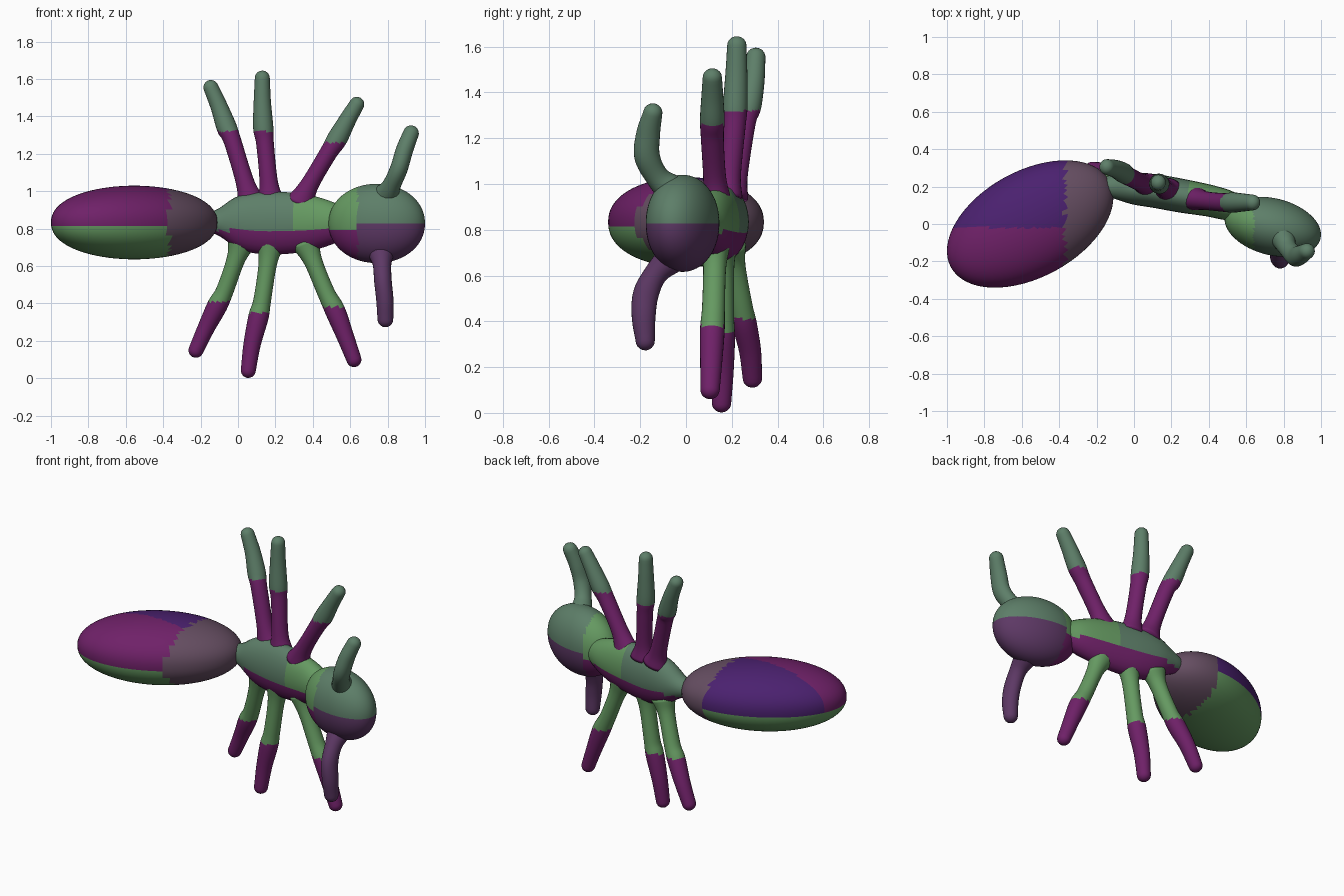
import bpy, bmesh, math
from mathutils import Vector, Matrix

if "Cube" in bpy.data.objects:
    bpy.data.objects.remove(bpy.data.objects["Cube"])

COLOURS = {
    "purple": (0.16, 0.015, 0.14, 1), "indigo": (0.07, 0.015, 0.16, 1),
    "green": (0.13, 0.32, 0.12, 1), "mauve": (0.13, 0.075, 0.12, 1),
    "sage": (0.11, 0.21, 0.14, 1), "violet": (0.11, 0.04, 0.13, 1),
}
MATS = {}
for n, c in COLOURS.items():
    MATS[n] = bpy.data.materials.new(n)
    MATS[n].diffuse_color = c


def finish(bm, name, paint):
    """Turn a bmesh into a smooth object, painting each face by its centre."""
    bmesh.ops.recalc_face_normals(bm, faces=bm.faces)
    bm.normal_update()
    names = list(MATS)
    for f in bm.faces:
        f.smooth = True
        f.material_index = names.index(paint(f.calc_center_median()))
    me = bpy.data.meshes.new(name)
    for n in names:
        me.materials.append(MATS[n])
    bm.to_mesh(me)
    bm.free()
    ob = bpy.data.objects.new(name, me)
    bpy.context.collection.objects.link(ob)
    return ob


def ellipsoid(name, centre, radii, angle, paint, puff=1.0):
    bm = bmesh.new()
    bmesh.ops.create_uvsphere(bm, u_segments=64, v_segments=40, radius=1)
    for v in bm.verts:
        v.co.z = math.copysign(abs(v.co.z) ** puff, v.co.z)
    m = Matrix.Translation(centre) @ Matrix.Rotation(math.radians(angle), 4, 'Z') @ Matrix.Diagonal((*radii, 1))
    bmesh.ops.transform(bm, matrix=m, verts=bm.verts)
    return finish(bm, name, paint)


def spline(pts, steps=6):
    """Catmull-Rom through tuples of any length."""
    p = [Vector(q) for q in pts]
    p = [2 * p[0] - p[1]] + p + [2 * p[-1] - p[-2]]
    out = []
    for i in range(1, len(p) - 2):
        a, b, c, d = p[i - 1:i + 3]
        for s in range(steps):
            t = s / steps
            out.append(0.5 * (2 * b + (c - a) * t + (2 * a - 5 * b + 4 * c - d) * t * t
                              + (3 * b - a - 3 * c + d) * t ** 3))
    return out + [p[-2]]


def tube(name, path, radii, paint, sides=24):
    """Sweep an ellipse (radius across, radius in y) along a path, with a round tip."""
    pos = spline(path)
    rad = spline(radii)
    rings = []
    for i, (c, r) in enumerate(zip(pos, rad)):
        d = (pos[min(i + 1, len(pos) - 1)] - pos[max(i - 1, 0)]).normalized()
        rings.append((c, d, r))
    c, d, r = rings[-1]
    for k in range(1, 6):
        a = k * math.pi / 2 / 5.3
        rings.append((c + d * min(r) * math.sin(a), d, r * math.cos(a)))
    bm = bmesh.new()
    loops = []
    for c, d, r in rings:
        u = d.cross(Vector((0, 1, 0))).normalized()
        w = d.cross(u)
        loops.append([bm.verts.new(c + u * r[0] * math.cos(t) + w * r[1] * math.sin(t))
                      for t in (2 * math.pi * k / sides for k in range(sides))])
    for A, B in zip(loops, loops[1:]):
        for k in range(sides):
            j = (k + 1) % sides
            bm.faces.new((A[k], A[j], B[j], B[k]))
    bm.faces.new(loops[0])
    bm.faces.new(loops[-1])
    return finish(bm, name, paint)


# Abdomen, swung round toward the front
def abdomen_paint(c):
    if c.x > -0.37:
        return "mauve"
    if c.z < 0.82:
        return "green"
    return "indigo" if c.y > -0.02 else "purple"


ellipsoid("abdomen", (-0.555, 0, 0.833), (0.483, 0.284, 0.197), 28.7, abdomen_paint, 0.9)


# Head
def head_paint(c):
    if c.x < 0.64:
        return "purple" if c.z < 0.8 else "green"
    return "sage" if c.z > 0.82 else "violet"


ellipsoid("head", (0.742, -0.015, 0.828), (0.263, 0.152, 0.212), -14, head_paint, 0.95)


# Thorax, pinched at the waist
def thorax_paint(c):
    if c.z < 0.79:
        return "purple"
    return "green" if c.x > 0.3 else "sage"


tube("thorax",
     [(-0.16, 0.2, 0.835), (-0.1, 0.2, 0.835), (0.0, 0.19, 0.835), (0.12, 0.175, 0.83),
      (0.26, 0.15, 0.83), (0.4, 0.125, 0.83), (0.5, 0.1, 0.83), (0.58, 0.08, 0.83)],
     [(0.05, 0.05), (0.075, 0.065), (0.14, 0.085), (0.165, 0.09),
      (0.165, 0.09), (0.145, 0.085), (0.115, 0.08), (0.08, 0.06)], thorax_paint)

# Legs: flared at the body, bent slightly at the knee
LEG_R = [(0.08, 0.062), (0.05, 0.05), (0.047, 0.05), (0.054, 0.054), (0.046, 0.048), (0.04, 0.042)]
LEGS = {
    "upper_rear_leg": [(0.07, .21, .94), (0.04, .22, 1.04), (-0.03, .255, 1.27), (-0.06, .275, 1.34),
                       (-0.1, .295, 1.45), (-0.145, .305, 1.555)],
    "upper_middle_leg": [(0.175, .185, .94), (0.165, .19, 1.04), (0.145, .21, 1.25), (0.135, .215, 1.34),
                         (0.13, .22, 1.48), (0.13, .222, 1.605)],
    "upper_front_leg": [(0.33, .135, .93), (0.38, .125, 1.03), (0.48, .115, 1.2), (0.53, .115, 1.28),
                        (0.585, .115, 1.38), (0.635, .115, 1.465)],
    "lower_rear_leg": [(0.02, .2, .73), (-0.01, .21, .64), (-0.07, .24, .47), (-0.11, .255, .39),
                       (-0.17, .28, .27), (-0.225, .29, .15)],
    "lower_middle_leg": [(0.175, .16, .73), (0.16, .16, .62), (0.13, .16, .42), (0.11, .16, .33),
                         (0.075, .16, .18), (0.055, .155, .042)],
    "lower_front_leg": [(0.36, .13, .73), (0.4, .125, .63), (0.47, .12, .46), (0.52, .115, .36),
                        (0.575, .11, .22), (0.62, .105, .1)],
}
for name, path in LEGS.items():
    if name.startswith("upper"):
        tube(name, path, LEG_R, lambda c, k=path[3][2] - 0.02: "purple" if c.z < k else "sage")
    else:
        tube(name, path, LEG_R, lambda c, k=path[3][2] + 0.02: "green" if c.z > k else "purple")

# Antennae
ANT_R = [(0.075, 0.07), (0.05, 0.052), (0.047, 0.056), (0.046, 0.052), (0.042, 0.042)]
tube("upper_antenna", [(0.79, -.06, .97), (0.82, -.125, 1.03), (0.86, -.17, 1.12), (0.89, -.165, 1.22),
                       (0.925, -.145, 1.31)], ANT_R, lambda c: "sage")
tube("lower_antenna", [(0.765, -.06, .68), (0.77, -.13, .61), (0.775, -.175, .52), (0.785, -.185, .42),
                       (0.788, -.178, .315)], ANT_R, lambda c: "violet")

for m in bpy.data.materials:
    if m.users and not m.is_grease_pencil:
        m.use_nodes = True
        m.node_tree.nodes["Principled BSDF"].inputs["Base Color"].default_value = m.diffuse_color
